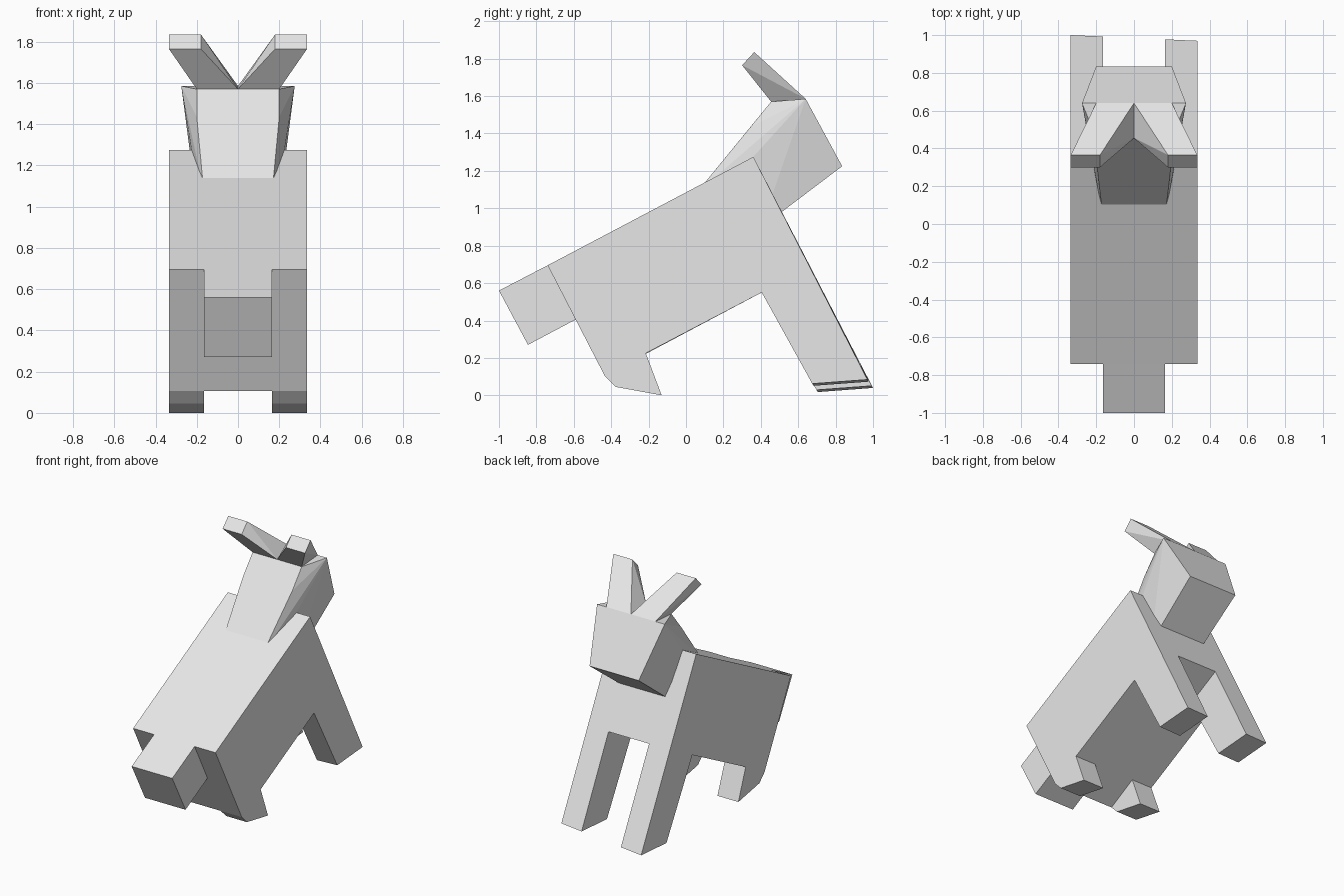
import bpy
import bmesh
from mathutils import Vector

if "Cube" in bpy.data.objects:
    bpy.data.objects.remove(bpy.data.objects["Cube"], do_unlink=True)

GREY = (0.8, 0.8, 0.8, 1.0)
coat = bpy.data.materials.new("light_grey")
coat.use_nodes = True
coat.diffuse_color = GREY
coat.node_tree.nodes["Principled BSDF"].inputs["Base Color"].default_value = GREY


def finish(bm, name):
    """Merge flat neighbours and turn the bmesh into an object."""
    bmesh.ops.dissolve_limit(bm, angle_limit=0.02, verts=bm.verts[:], edges=bm.edges[:])
    bmesh.ops.recalc_face_normals(bm, faces=bm.faces[:])
    mesh = bpy.data.meshes.new(name)
    bm.to_mesh(mesh)
    bm.free()
    mesh.materials.append(coat)
    obj = bpy.data.objects.new(name, mesh)
    bpy.context.collection.objects.link(obj)
    return obj


def hull(name, points):
    """Convex solid around a few corner points."""
    bm = bmesh.new()
    for p in points:
        bm.verts.new(p)
    result = bmesh.ops.convex_hull(bm, input=bm.verts[:])
    inner = [v for v in result["geom_interior"] if isinstance(v, bmesh.types.BMVert)]
    bmesh.ops.delete(bm, geom=inner, context="VERTS")
    return finish(bm, name)


# Body: a sloping block in three lanes, so legs and tail can be pulled out
COLUMNS = (-0.335, -0.165, 0.165, 0.335)
REAR_TOP, CHEST_TOP, CHEST_LOW = (-0.74, 0.695), (0.36, 1.275), (0.665, 0.687)
CROTCH, FOOT_FRONT, FOOT_BACK, TAIL_LOW = (0.405, 0.55), (-0.215, 0.225), (-0.435, 0.105), (-0.59, 0.405)
profile = [REAR_TOP, CHEST_TOP, CHEST_LOW, CROTCH, FOOT_FRONT, FOOT_BACK, TAIL_LOW]

bm = bmesh.new()
rings = [[bm.verts.new((x, y, z)) for y, z in profile] for x in COLUMNS]
strips = {}
for lane in range(3):
    a, b = rings[lane], rings[lane + 1]
    for i in range(len(profile)):
        j = (i + 1) % len(profile)
        strips[lane, i] = bm.faces.new((a[i], a[j], b[j], b[i]))
bm.faces.new(rings[0])
bm.faces.new(rings[-1][::-1])
bmesh.ops.recalc_face_normals(bm, faces=bm.faces[:])


def pull(face, targets):
    """Extrude a face, sending each profile point to its target (y, z)."""
    new = bmesh.ops.extrude_discrete_faces(bm, faces=[face])["faces"][0]
    for v in new.verts:
        start = min(targets, key=lambda p: (Vector(p) - v.co.yz).length)
        v.co.yz = targets[start](v.co.x)


for lane in (0, 2):
    # Front legs, cut off slightly aslant
    pull(strips[lane, 2], {CHEST_LOW: lambda x: (0.985 - 0.045 * x, 0.062 + 0.067 * x),
                           CROTCH: lambda x: (0.69 - 0.045 * x, 0.04 + 0.067 * x)})
    # Hind feet
    pull(strips[lane, 4], {FOOT_FRONT: lambda x: (-0.13, 0.0),
                           FOOT_BACK: lambda x: (-0.375, 0.045)})
# Tail
pull(strips[1, 6], {REAR_TOP: lambda x: (-1.0, 0.56),
                    TAIL_LOW: lambda x: (-0.845, 0.27)})
finish(bm, "body_with_legs_and_tail")

# Head: wedge sunk into the shoulders
half_head = [(0.275, 0.64, 1.585), (0.2, 0.835, 1.225), (0.185, 0.4, 0.896),
             (0.2, 0.455, 1.57), (0.2, 0.345, 1.435),
             (0.195, 0.192, 1.09), (0.166, 0.05, 1.075)]
hull("head", [(s * x, y, z) for x, y, z in half_head for s in (1, -1)])

# Ears: swept back and outwards from the middle of the crown
for side, s in (("left", 1), ("right", -1)):
    base = [(s * x, y, z) for x in (0.0, 0.2) for y, z in ((0.455, 1.57), (0.64, 1.585))]
    tip = [(s * x, y, z) for x in (0.18, 0.335) for y, z in ((0.3, 1.765), (0.365, 1.835))]
    hull(side + "_ear", base + tip)
